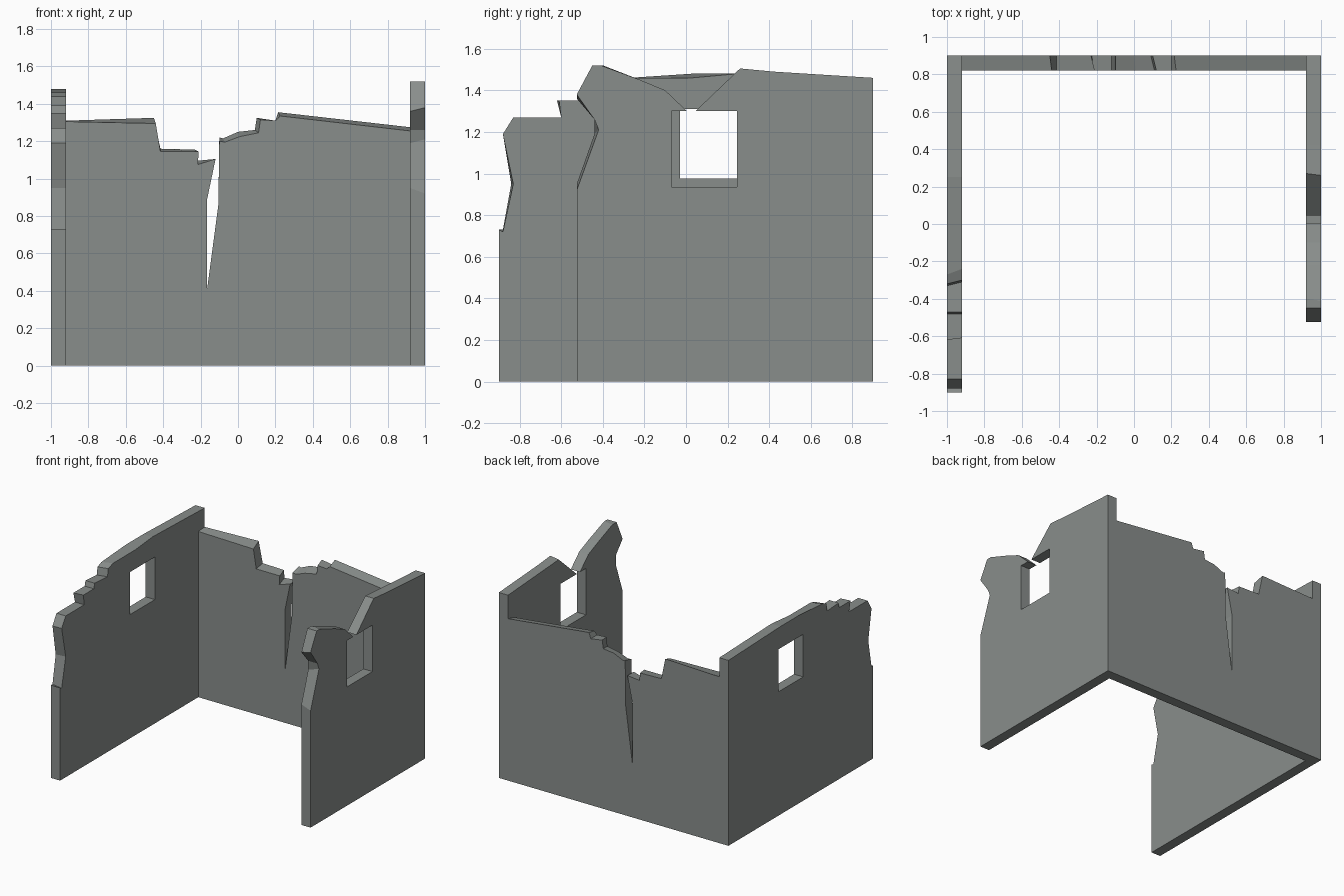
import bpy, bmesh

if "Cube" in bpy.data.objects:
    bpy.data.objects.remove(bpy.data.objects["Cube"])

stone = bpy.data.materials.new("weathered grey stone")
stone.diffuse_color = (0.25, 0.27, 0.26, 1)
stone.use_nodes = True
stone.node_tree.nodes["Principled BSDF"].inputs["Base Color"].default_value = stone.diffuse_color


def wall(name, place, near, far, t0, t1, holes=()):
    """Broken slab: 'near' outline at depth t0, 'far' outline at depth t1, with holes."""
    bm = bmesh.new()
    caps = ([], [])
    for loop_a, loop_b in [(near, far)] + [(h, h) for h in holes]:
        rings = []
        for cap, loop, t in ((caps[0], loop_a, t0), (caps[1], loop_b, t1)):
            vs = [bm.verts.new(place(u, z, t)) for u, z in loop]
            cap += [bm.edges.new((vs[i - 1], vs[i])) for i in range(len(vs))]
            rings.append(vs)
        a, b = rings
        for i in range(len(a)):
            bm.faces.new((a[i - 1], a[i], b[i], b[i - 1]))
    for cap in caps:
        bmesh.ops.triangle_fill(bm, edges=cap, use_beauty=True)
    bmesh.ops.recalc_face_normals(bm, faces=bm.faces[:])
    me = bpy.data.meshes.new(name)
    bm.to_mesh(me)
    bm.free()
    me.materials.append(stone)
    ob = bpy.data.objects.new(name, me)
    bpy.context.collection.objects.link(ob)


def nudge(profile, moves):
    """Copy a profile with a few points shifted, so the break is skewed through the wall."""
    out = list(profile)
    for i, (du, dz) in moves.items():
        out[i] = (out[i][0] + du, out[i][1] + dz)
    return out


def side(u, z, t):
    return (t, u, z)


def across(u, z, t):
    return (u, t, z)


# Left wall: stepped broken front end and a whole window
left = [(0.9, 0), (-0.9, 0), (-0.9, 0.73), (-0.88, 0.73), (-0.84, 0.95), (-0.88, 1.19),
        (-0.83, 1.27), (-0.6, 1.27), (-0.62, 1.35), (-0.48, 1.35), (-0.47, 1.39),
        (-0.33, 1.38), (-0.32, 1.44), (-0.27, 1.46), (0.03, 1.48), (0.25, 1.48), (0.9, 1.46)]
left_in = nudge(left, {3: (0, -0.01), 4: (0.01, 0.0), 8: (0.01, 0), 11: (0.02, 0),
                       12: (0.02, 0), 13: (0.03, 0), 14: (0, -0.02)})
wall("left_wall", side, left, left_in, -1.0, -0.92,
     [[(-0.03, 0.975), (0.28, 0.975), (0.28, 1.31), (-0.03, 1.31)]])

# Right wall: shorter, with a notch that breaks into the window
right = [(0.9, 0), (-0.525, 0), (-0.525, 0.92), (-0.42, 1.21), (-0.44, 1.26), (-0.525, 1.38),
         (-0.45, 1.52), (-0.41, 1.52), (-0.22, 1.45), (-0.1, 1.4), (0.005, 1.3),
         (-0.07, 1.3), (-0.07, 0.935), (0.245, 0.935), (0.245, 1.3), (0.045, 1.3),
         (0.26, 1.505), (0.42, 1.49), (0.9, 1.46)]
right_in = nudge(right, {2: (0, 0.03), 3: (-0.02, -0.02), 5: (0, -0.02), 7: (0.01, 0),
                         16: (0.01, -0.005)})
wall("right_wall", side, right, right_in, 1.0, 0.92)

# Back wall: ragged top and a deep tapering crack
back = [(0.92, 0), (-0.92, 0), (-0.92, 1.31), (-0.45, 1.325), (-0.415, 1.16), (-0.23, 1.155),
        (-0.225, 1.095), (-0.12, 1.105), (-0.165, 0.89), (-0.165, 0.41), (-0.105, 0.86),
        (-0.1, 1.22), (-0.08, 1.215), (0.0, 1.25), (0.09, 1.26), (0.1, 1.325), (0.2, 1.31),
        (0.215, 1.355), (0.92, 1.275)]
back_in = nudge(back, {2: (0, -0.005), 3: (0.01, -0.03), 4: (0, -0.015), 5: (0.02, -0.01),
                       6: (0.01, -0.02), 8: (0.0, 0.0), 11: (0.0, -0.02), 12: (0.01, -0.02),
                       13: (0.01, -0.025), 14: (0.02, -0.015), 15: (0.02, -0.01),
                       17: (0.01, -0.02), 18: (0, -0.02)})
wall("back_wall", across, back, back_in, 0.9, 0.82)
